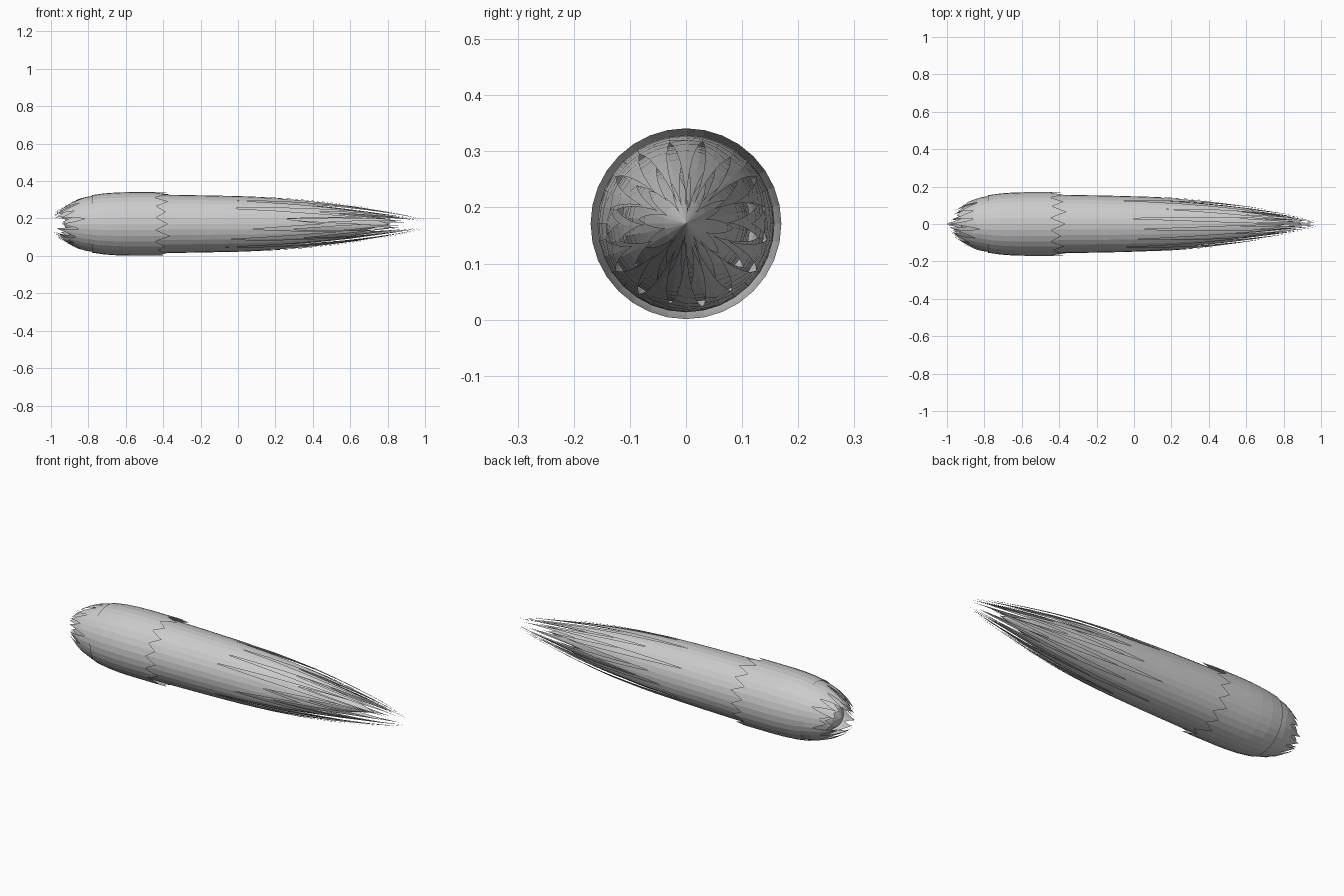
import bpy, bmesh, math, random

if "Cube" in bpy.data.objects:
    bpy.data.objects.remove(bpy.data.objects["Cube"])

random.seed(7)
CZ = 0.171
# Envelope of the whole bolt: (x, radius)
PROFILE = [(-1.0, .035), (-.96, .075), (-.9, .112), (-.84, .138), (-.78, .15),
           (-.6, .158), (-.36, .156), (0, .149), (.2, .141), (.4, .126),
           (.6, .102), (.8, .069), (.9, .05), (1.0, .026)]
SLEEVE = [(-.78, .154), (-.72, .163), (-.62, .17), (-.3, .17)]


def radius(x, prof=PROFILE):
    for (xa, ra), (xb, rb) in zip(prof, prof[1:]):
        if x <= xb:
            return ra + (rb - ra) * max(0, (x - xa) / (xb - xa))
    return prof[-1][1]


def finish(name, bm):
    bmesh.ops.remove_doubles(bm, verts=bm.verts, dist=0.0004)
    me = bpy.data.meshes.new(name)
    bm.to_mesh(me)
    bm.free()
    bpy.context.collection.objects.link(bpy.data.objects.new(name, me))


def jagged_tube(name, teeth, start, valley, tip, scale=1.0, prof=PROFILE, phase=0.0,
                base_rows=4, tooth_rows=6):
    """Open tube from x=start whose far end splits into pointed tongues."""
    bm = bmesh.new()
    step = 2 * math.pi / teeth
    valleys = [random.uniform(*valley) for _ in range(teeth)]

    def vert(x, a):
        r = radius(x, prof) * scale
        return bm.verts.new((x, r * math.sin(a), CZ + r * math.cos(a)))

    for i in range(teeth):
        a = i * step + phase
        xl, xr = valleys[i], valleys[(i + 1) % teeth]
        xm, xt = (xl + xr) / 2, tip(a)
        rows = []
        for j in range(base_rows + 1):
            t = j / base_rows
            rows.append([vert(start + (e - start) * t, a + k * step / 2)
                         for e, k in ((xl, -1), (xm, 0), (xr, 1))])
        for j in range(1, tooth_rows + 1):
            t = j / tooth_rows
            w = (1 - t) * step / 2
            rows.append([vert(e + (xt - e) * t, a + k * w)
                         for e, k in ((xl, -1), (xm, 0), (xr, 1))])
        for p, q in zip(rows, rows[1:]):
            for k in (0, 1):
                bm.faces.new((p[k], p[k + 1], q[k + 1], q[k]))
    finish(name, bm)


def tail_tip(side, jitter):
    # tongues on the top and bottom run furthest back
    def f(a):
        c = abs(math.cos(a))
        if c > .98:
            return 1.0
        return min(.98, side + (.97 - side) * c ** 1.2 + random.uniform(-jitter, jitter))
    return f


def nose_tip(side):
    def f(a):
        c = abs(math.cos(a))
        return -1.0 if c > .98 else -(side + (.98 - side) * c) + random.uniform(-.015, .03)
    return f


# Long tail tongues, in nested layers
jagged_tube("tail_outer", 16, -.78, (-.1, .32), tail_tip(.5, .08))
jagged_tube("tail_middle", 14, -.4, (.1, .5), tail_tip(.72, .07), .9, phase=.2)
jagged_tube("tail_inner", 10, -.2, (.3, .6), tail_tip(.85, .05), .72, phase=.1)

# Short nose tongues, in nested layers
jagged_tube("nose_outer", 16, -.77, (-.88, -.81), nose_tip(.94), base_rows=2, tooth_rows=4)
jagged_tube("nose_inner", 12, -.74, (-.93, -.86), nose_tip(.95), .86, phase=.13,
            base_rows=2, tooth_rows=4)

# Sleeve with a zigzag rear edge
jagged_tube("sleeve", 16, -.78, (-.45, -.41), lambda a: random.uniform(-.39, -.36),
            prof=SLEEVE, base_rows=5, tooth_rows=1)

# Closed core filling the middle
bm = bmesh.new()
N = 24
core = [(-.93, 0), (-.91, .05), (-.86, .09), (-.78, .115), (-.4, .115),
        (.1, .1), (.4, .075), (.65, .04), (.82, 0)]
rings = [[bm.verts.new((x, r * math.sin(2 * math.pi * i / N), CZ + r * math.cos(2 * math.pi * i / N)))
          for i in range(N)] for x, r in core]
for p, q in zip(rings, rings[1:]):
    for i in range(N):
        bm.faces.new((p[i], p[(i + 1) % N], q[(i + 1) % N], q[i]))
finish("core", bm)
